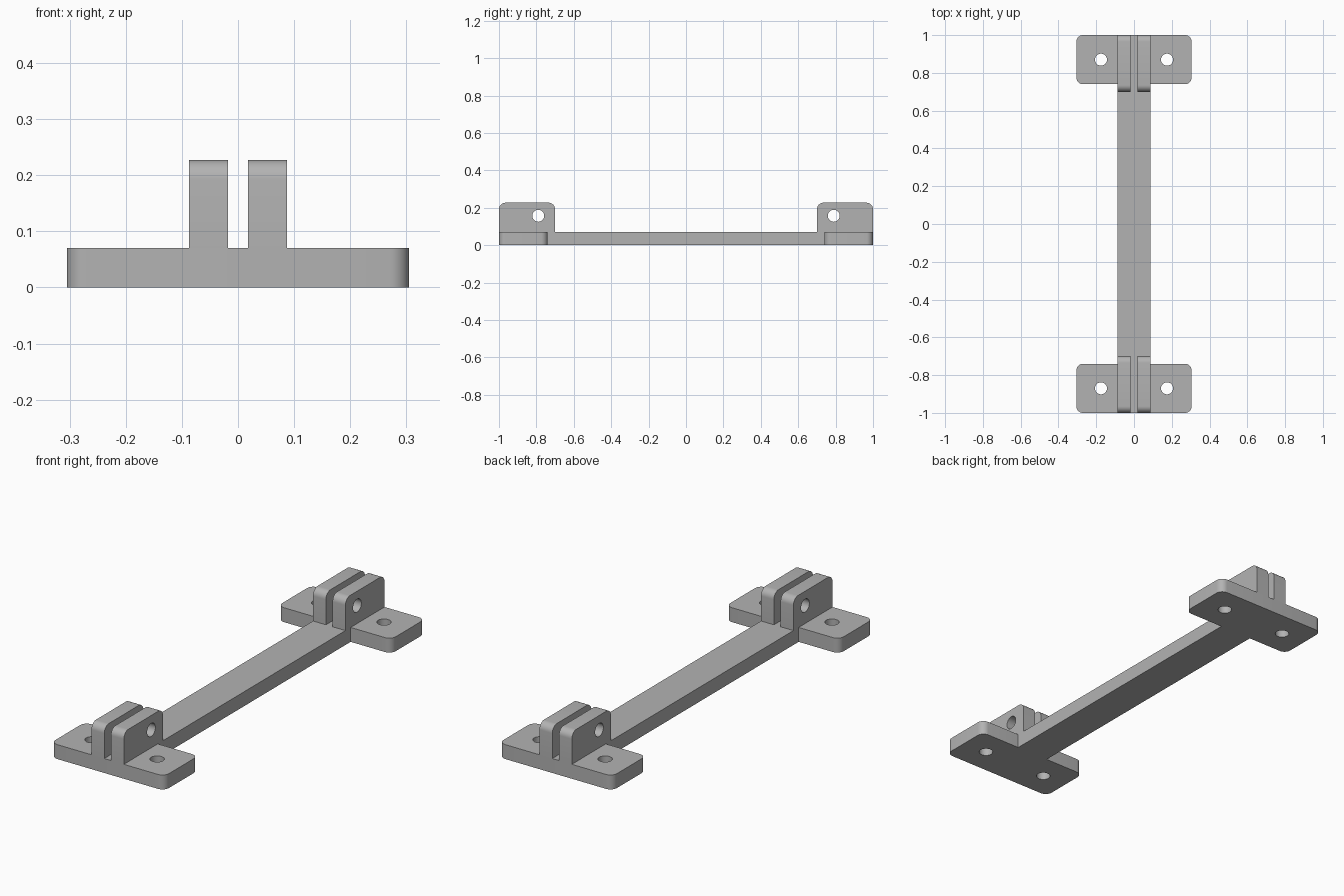
import bpy, bmesh, math
from mathutils import Matrix, Vector

old = bpy.data.objects.get("Cube")
if old:
    bpy.data.objects.remove(old, do_unlink=True)

# Single plain grey
grey = bpy.data.materials.new("plain_grey")
grey.use_nodes = True
colour = (0.45, 0.45, 0.45, 1)
grey.diffuse_color = colour
grey.node_tree.nodes["Principled BSDF"].inputs["Base Color"].default_value = colour

RADIUS = 0.035      # rounded corners
HOLE = 0.032        # screw and pin holes
BASE = 0.07         # base thickness


def rounded(corners, steps=8):
    """Outline from (x, y, radius) right-angled corners."""
    pts = []
    for i, (x, y, r) in enumerate(corners):
        p = Vector((x, y))
        if not r:
            pts.append(p)
            continue
        a = (Vector(corners[i - 1][:2]) - p).normalized() * r
        b = (Vector(corners[(i + 1) % len(corners)][:2]) - p).normalized() * r
        for s in range(steps + 1):
            t = math.pi / 2 * s / steps
            pts.append(p + a * (1 - math.sin(t)) + b * (1 - math.cos(t)))
    return pts


def circle(x, y, n=24):
    return [Vector((x + HOLE * math.cos(math.tau * i / n),
                    y + HOLE * math.sin(math.tau * i / n))) for i in range(n)]


def extruded(name, loops, depth, matrix=Matrix()):
    """Solid from an outline and its hole loops, extruded along local z."""
    bm = bmesh.new()
    edges = []
    for loop in loops:
        vs = [bm.verts.new((p.x, p.y, 0)) for p in loop]
        edges += [bm.edges.new((v, vs[(i + 1) % len(vs)])) for i, v in enumerate(vs)]
    bmesh.ops.triangle_fill(bm, use_beauty=True, use_dissolve=False,
                            edges=edges, normal=(0, 0, 1))
    top = bmesh.ops.extrude_face_region(bm, geom=bm.faces[:], use_keep_orig=True)
    bmesh.ops.translate(bm, vec=(0, 0, depth),
                        verts=[g for g in top["geom"] if isinstance(g, bmesh.types.BMVert)])
    bm.transform(matrix)
    bmesh.ops.recalc_face_normals(bm, faces=bm.faces[:])
    mesh = bpy.data.meshes.new(name)
    bm.to_mesh(mesh)
    bm.free()
    mesh.materials.append(grey)
    obj = bpy.data.objects.new(name, mesh)
    bpy.context.collection.objects.link(obj)
    bpy.ops.object.select_all(action='DESELECT')
    obj.select_set(True)
    bpy.context.view_layer.objects.active = obj
    bpy.ops.object.shade_smooth_by_angle(angle=math.radians(30))
    return obj


# Base: two end plates joined by a bar, with four screw holes
W, BAR, INNER = 0.305, 0.087, 0.74
half = [(W, -1, RADIUS), (W, -INNER, RADIUS), (BAR, -INNER, 0),
        (BAR, INNER, 0), (W, INNER, RADIUS), (W, 1, RADIUS)]
outline = half + [(-x, -y, r) for x, y, r in half]
screws = [circle(sx * 0.175, sy * 0.87) for sx in (-1, 1) for sy in (-1, 1)]
extruded("base", [rounded(outline)] + screws, BASE)

# Lugs: a pair on each plate, profile in y-z, extruded along x
LUG_TOP, LUG_IN, GAP = 0.227, 0.70, 0.018
yz_to_world = Matrix(((0, 0, 1, 0), (1, 0, 0, 0), (0, 1, 0, 0), (0, 0, 0, 1)))
for end, sy in (("front", -1), ("back", 1)):
    profile = [(sy * LUG_IN, BASE, 0), (sy, BASE, 0),
               (sy, LUG_TOP, RADIUS), (sy * LUG_IN, LUG_TOP, RADIUS)]
    loops = [rounded(profile), circle(sy * 0.79, 0.157)]
    for side, x in (("left", GAP), ("right", -BAR)):
        extruded(f"{end}_{side}_lug", loops, BAR - GAP,
                 Matrix.Translation((x, 0, 0)) @ yz_to_world)
